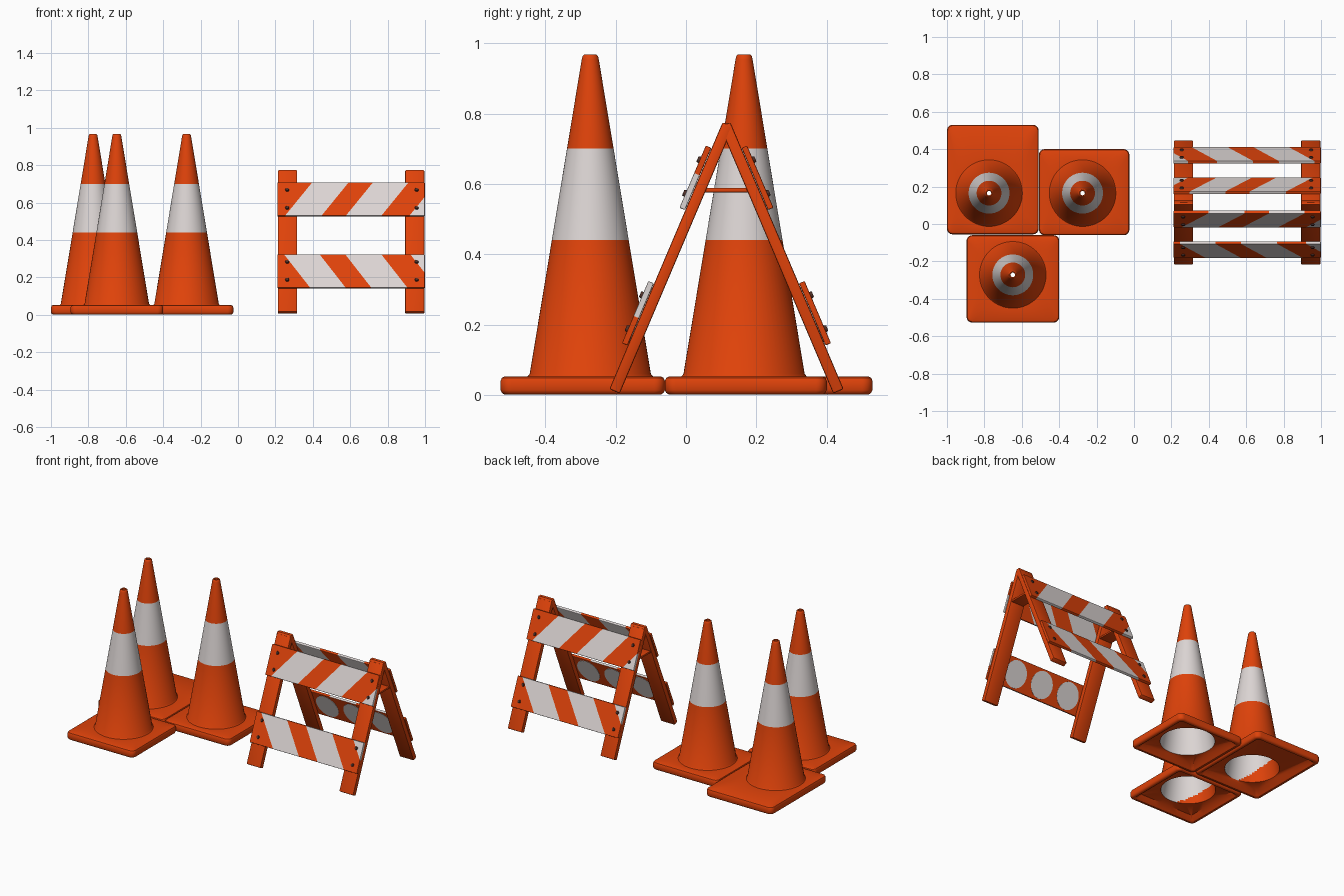
import bpy, bmesh, math
from mathutils import Matrix, Vector

if "Cube" in bpy.data.objects:
    bpy.data.objects.remove(bpy.data.objects["Cube"])


def material(name, rgb):
    m = bpy.data.materials.new(name)
    m.diffuse_color = (*rgb, 1)
    m.use_nodes = True
    m.node_tree.nodes["Principled BSDF"].inputs["Base Color"].default_value = m.diffuse_color
    return m


ORANGE = material("safety_orange", (0.74, 0.055, 0.003))
WHITE = material("reflective_white", (0.72, 0.67, 0.66))
BOLT = material("dark_bolt", (0.08, 0.03, 0.022))


def finish(bm, name, mats, matrix=Matrix(), smooth=True):
    bmesh.ops.recalc_face_normals(bm, faces=bm.faces)
    me = bpy.data.meshes.new(name)
    bm.to_mesh(me)
    bm.free()
    for m in mats:
        me.materials.append(m)
    ob = bpy.data.objects.new(name, me)
    ob.matrix_world = matrix
    bpy.context.collection.objects.link(ob)
    if smooth:
        bpy.ops.object.select_all(action='DESELECT')
        ob.select_set(True)
        bpy.context.view_layer.objects.active = ob
        bpy.ops.object.shade_smooth_by_angle(angle=math.radians(35))
    return ob


# ---- Traffic cones: one closed skin from tip, over the base, back up inside
def circle(cx, cy, r, z):
    return [(cx + r * math.cos(i * math.tau / 64), cy + r * math.sin(i * math.tau / 64), z)
            for i in range(64)]


def rounded_rect(x0, x1, y0, y1, inset, z, rad=0.03):
    """64 points starting mid right side, matching the circle's angles."""
    mx, my = (x0 + x1) / 2, (y0 + y1) / 2
    rad = max(rad - inset * 0.5, 0.012)
    hx, hy = (x1 - x0) / 2 - inset - rad, (y1 - y0) / 2 - inset - rad
    pts = []
    for q, (sx, sy) in enumerate([(1, 1), (-1, 1), (-1, -1), (1, -1)]):
        for j in range(16):
            t = min(max((j - 4) / 8, 0), 1)
            a = (q + t) * math.pi / 2
            x, y = sx * hx, sy * hy
            # straight halves before and after the corner arc
            f = j / 4 if j < 4 else ((16 - j) / 4 if j > 12 else 1)
            first = j < 4
            if (q % 2 == 0) == first:
                y *= f
            else:
                x *= f
            pts.append((mx + x + rad * math.cos(a), my + y + rad * math.sin(a), z))
    return pts


def outer_r(z):
    return 0.173 + (0.024 - 0.173) * (z - 0.055) / 0.90


def cone(name, cx, cy, rect, patch):
    rings = [circle(cx, cy, r, z) for r, z in
             [(0.012, 0.966), (0.017, 0.968), (0.022, 0.963)]]
    rings += [circle(cx, cy, outer_r(z), z) for z in (0.953, 0.70, 0.44, 0.06)]
    rings.append(circle(cx, cy, 0.178, 0.053))
    rings += [rounded_rect(*rect, i, z) for i, z in
              [(0.012, 0.053), (0.004, 0.049), (0.0, 0.04), (0.0, 0.014), (0.004, 0.006),
               (0.010, 0.002), (0.022, 0.002), (0.03, 0.008), (0.05, 0.03)]]
    first_inner = len(rings)
    inner_z = [0.04 + 0.01 * k for k in range(18)] + [0.44, 0.70, 0.95]
    rings += [circle(cx, cy, outer_r(z) - 0.013, z) for z in inner_z]
    bm = bmesh.new()
    vs = [[bm.verts.new(p) for p in ring] for ring in rings]
    n = len(vs)
    for k in range(n):
        a, b = vs[k], vs[(k + 1) % n]
        for i in range(64):
            j = (i + 1) % 64
            f = bm.faces.new((a[i], a[j], b[j], b[i]))
            c = f.calc_center_median()
            if k < first_inner:
                f.material_index = int(0.44 < c.z < 0.70 and k < 7)
            elif k < n - 1:
                # pale lining with an orange patch low on the left wall
                ang = math.cos(math.atan2(c.y - cy, c.x - cx) - math.pi * 0.97)
                f.material_index = int(not (patch and c.z < 0.03 + patch * max(0, ang)))
    finish(bm, name, [ORANGE, WHITE])


cone("back_left_cone", -0.775, 0.165, (-1.0, -0.510, -0.055, 0.53), 0.12)
cone("middle_cone", -0.275, 0.165, (-0.508, -0.025, -0.06, 0.40), 0)
cone("front_cone", -0.648, -0.272, (-0.895, -0.40, -0.527, -0.06), 0.08)


# ---- Folding barricade
def box(size, center, bevel=0.0):
    bm = bmesh.new()
    bmesh.ops.create_cube(bm, size=1, matrix=Matrix.Translation(center) @ Matrix.Diagonal((*size, 1)))
    if bevel:
        bmesh.ops.bevel(bm, geom=bm.edges[:], offset=bevel, segments=2, profile=0.5, affect='EDGES')
    return bm


PIVOT = Matrix.Translation((0.605, 0.115, 0.76))
TILT = Matrix.Rotation(math.radians(-23), 4, 'X')


def board(name, zc, slope, stripes, frame, plain_back):
    bm = box((0.787, 0.017, 0.192), (0, -0.0255, zc), 0.003)
    # cut along each slanted stripe edge
    for x in sum(stripes, ()):
        bmesh.ops.bisect_plane(bm, geom=bm.verts[:] + bm.edges[:] + bm.faces[:],
                               plane_co=(x, 0, zc), plane_no=Vector((1, 0, -slope)).normalized())
    for f in bm.faces:
        c = f.calc_center_median()
        s = c.x - slope * (c.z - zc)
        on_back = plain_back and c.y > -0.0175
        f.material_index = int(any(a < s < b for a, b in stripes) and not on_back)
    finish(bm, name, [ORANGE, WHITE], frame, smooth=False)


UPPER = [(-0.28, -0.085), (0.045, 0.235), (0.385, 0.60)]
LOWER = [(-0.29, -0.10), (0.037, 0.23), (0.385, 0.60)]

for side, turn in (("front", 0), ("back", math.pi)):
    frame = PIVOT @ Matrix.Rotation(turn, 4, 'Z') @ TILT
    # legs
    for lr, x in (("left", -0.34), ("right", 0.34)):
        finish(box((0.103, 0.032, 0.824), (x, 0, -0.402), 0.005), f"{side}_{lr}_leg", [ORANGE], frame)
    # striped boards and their bolts
    for lvl, zc, slope, stripes in (("upper", -0.166, 0.75, UPPER), ("lower", -0.584, -0.72, LOWER)):
        board(f"{side}_{lvl}_board", zc, slope, stripes, frame, lvl == "lower")
        bm = bmesh.new()
        for x in (-0.342, 0.35):
            for dz in (-0.052, 0.052):
                bmesh.ops.create_cone(bm, cap_ends=True, segments=12, radius1=0.011, radius2=0.008,
                                      depth=0.008, matrix=Matrix.Translation((x, -0.037, zc + dz))
                                      @ Matrix.Rotation(math.pi / 2, 4, 'X'))
        finish(bm, f"{side}_{lvl}_bolts", [BOLT], frame)
    # pale rounded patches on the inner face of the lower board
    bm = bmesh.new()
    for x in (-0.2, 0.0, 0.2):
        bmesh.ops.create_cone(bm, cap_ends=True, segments=24, radius1=1, radius2=1, depth=1,
                              matrix=Matrix.Translation((x, -0.0165, -0.584))
                              @ Matrix.Diagonal((0.08, 0.002, 0.085, 1))
                              @ Matrix.Rotation(math.pi / 2, 4, 'X'))
    finish(bm, f"{side}_lower_board_patches", [WHITE], frame)

# spreader plates joining the front and back legs
for lr, x in (("left", 0.265), ("right", 0.945)):
    finish(box((0.09, 0.15, 0.013), (x, 0.115, 0.582), 0.003), f"{lr}_spreader", [ORANGE])
